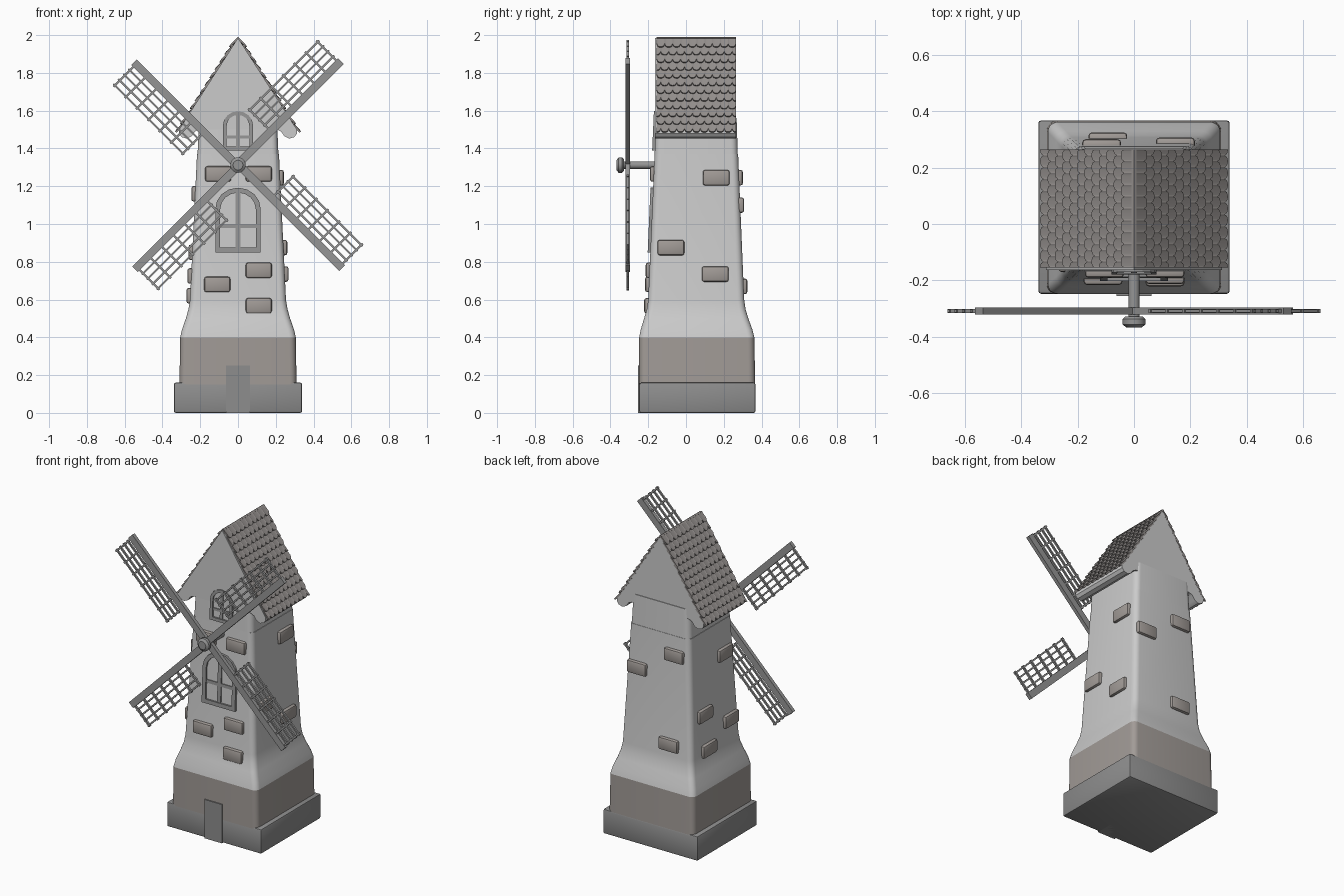
import bpy, bmesh, math
from mathutils import Vector, Matrix

if "Cube" in bpy.data.objects:
    bpy.data.objects.remove(bpy.data.objects["Cube"])


def material(name, r, g, b):
    m = bpy.data.materials.new(name)
    m.diffuse_color = (r, g, b, 1)
    m.use_nodes = True
    m.node_tree.nodes["Principled BSDF"].inputs["Base Color"].default_value = m.diffuse_color
    return m


PLASTER = material("plaster", .72, .72, .72)
STONE = material("stone", .36, .33, .31)
DARK = material("dark_stone", .27, .27, .27)
TILE = material("tile", .30, .28, .27)
WOOD = material("wood", .30, .30, .30)


def finish(name, bm, mat, smooth=None):
    bmesh.ops.recalc_face_normals(bm, faces=bm.faces)
    me = bpy.data.meshes.new(name)
    bm.to_mesh(me)
    bm.free()
    ob = bpy.data.objects.new(name, me)
    bpy.context.collection.objects.link(ob)
    me.materials.append(mat)
    if smooth:
        bpy.ops.object.select_all(action='DESELECT')
        ob.select_set(True)
        bpy.context.view_layer.objects.active = ob
        bpy.ops.object.shade_smooth_by_angle(angle=math.radians(smooth))
    return ob


def add_box(bm, center, size, bevel=0, matrix=Matrix()):
    m = matrix @ Matrix.Translation(center) @ Matrix.Diagonal((*size, 1))
    vs = bmesh.ops.create_cube(bm, size=1, matrix=m)['verts']
    if bevel:
        es = list({e for v in vs for e in v.link_edges})
        bmesh.ops.bevel(bm, geom=es, offset=bevel, segments=2, profile=.5, affect='EDGES')


def bridge(bm, rings, closed_ends=True):
    """Skin a list of equal-length point rings."""
    vr = [[bm.verts.new(p) for p in ring] for ring in rings]
    n = len(vr[0])
    for a, b in zip(vr, vr[1:]):
        for i in range(n):
            bm.faces.new((a[i], a[(i + 1) % n], b[(i + 1) % n], b[i]))
    if closed_ends:
        bm.faces.new(vr[0])
        bm.faces.new(vr[-1])


def rounded_ring(z, hx, y0, y1, r=.035):
    pts = []
    corners = ((hx - r, y1 - r), (r - hx, y1 - r), (r - hx, y0 + r), (hx - r, y0 + r))
    for k, (cx, cy) in enumerate(corners):
        for j in range(6):
            a = math.pi / 2 * (k + j / 5)
            pts.append((cx + r * math.cos(a), cy + r * math.sin(a), z))
    return pts


def loft(name, sections, mat):
    bm = bmesh.new()
    bridge(bm, [rounded_ring(*s) for s in sections])
    finish(name, bm, mat, 35)


# Plinth, stone band, door and tapering tower
bm = bmesh.new()
add_box(bm, (0, .06, .08), (.68, .616, .16), .01)
finish("plinth", bm, DARK, 35)
loft("stone_band", [(.15, .31, -.248, .366), (.40, .306, -.248, .362)], STONE)
bm = bmesh.new()
add_box(bm, (0, -.2, .126), (.126, .11, .252))
finish("door", bm, DARK)
loft("tower", [(.40, .306, -.248, .362), (.44, .297, -.24, .352), (.50, .276, -.222, .33),
               (.55, .262, -.207, .315), (.60, .254, -.2, .308), (1.37, .217, -.166, .276)], PLASTER)
loft("tower_neck", [(1.37, .214, -.166, .274), (1.56, .206, -.160, .268)], PLASTER)


def front_y(z):
    return -.2 + .034 * (z - .6) / .77


# Gable block with rounded eaves
half = [(.312, 1.50), (.312, 1.478), (.298, 1.46), (.272, 1.452), (.246, 1.464), (.228, 1.49), (.205, 1.50)]
outline = [(0, 1.985)] + half + [(-x, z) for x, z in reversed(half)]
bm = bmesh.new()
bridge(bm, [[(x, y, z) for x, z in outline] for y in (-.164, .264)])
finish("gable", bm, PLASTER, 35)

# Roof: overlapping rows of scalloped tiles on each slope
ROWS, STEP, Y0, Y1 = 12, .0485, -.155, .265
down, out = Vector((.537, 0, -.843)), Vector((.843, 0, .537))
bm = bmesh.new()
for side in (1, -1):
    for i in range(ROWS):
        top, bottom = [], []
        for k in range(81):
            y = Y0 + (Y1 - Y0) * k / 80
            f = (k / 8 + .5 * (i % 2)) % 1
            drop = .02 * math.sqrt(max(0, 1 - (2 * f - 1) ** 2))
            top.append((i * STEP, y, .0))
            bottom.append(((i + 1) * STEP + drop, y, .012))
        def pos(s, y, h):
            p = Vector((0, y, 1.990)) + down * s + out * h
            return (p.x * side, p.y, p.z)
        rings = [[pos(s, y, h + dh) for s, y, h in (a, b)] for a, b in zip(top, bottom) for dh in (0,)]
        lower = [[pos(s, y, h - .010) for s, y, h in (b, a)] for a, b in zip(top, bottom)]
        bridge(bm, [u + l for u, l in zip(rings, lower)])
finish("roof_tiles", bm, TILE)


# Arched windows that lean with the front wall
def arch(w, z0, shoulder, top):
    pts = [(-w, z0), (w, z0)]
    for j in range(9):
        a = math.pi * j / 8
        pts.append((w * math.cos(a), shoulder + (top - shoulder) * math.sin(a)))
    return pts


def window(name, w, z0, shoulder, top, bar_z, t):
    outer = arch(w, z0, shoulder, top)
    inner = arch(w - t, z0 + t, shoulder, top - t)
    def ring(pts, d):
        return [(x, front_y(z) - d, z) for x, z in pts]
    bm = bmesh.new()
    bridge(bm, [ring(outer, -.02), ring(outer, .014), ring(inner, .014), ring(inner, -.02)], False)
    zm = (z0 + top) / 2
    lean = Matrix.Translation((0, front_y(zm), zm)) @ Matrix.Rotation(-.044, 4, 'X')
    add_box(bm, (0, 0, 0), (t, .02, top - z0 - t), matrix=lean)
    add_box(bm, (0, 0, bar_z - zm), (2 * w - t, .018, t * .8), matrix=lean)
    finish(name + "_frame", bm, WOOD)
    bm = bmesh.new()
    bridge(bm, [ring(inner, -.01), ring(inner, .003)])
    finish(name + "_pane", bm, PLASTER)


window("lower_window", .12, .85, 1.08, 1.192, .99, .026)
window("upper_window", .08, 1.39, 1.52, 1.597, 1.46, .02)

# Exposed stones: (position across the wall, height) for each side
stones = {
    "front": [(-.11, .68), (.11, .755), (.11, .567), (-.105, 1.265), (.11, 1.265)],
    "back": [(.147, 1.10), (-.115, 1.245), (-.093, .67)],
    "right": [(.16, 1.245), (-.08, .875), (.155, .735)],
    "left": [(-.07, 1.16), (.156, .85), (-.10, .725), (.13, .62)],
}
for side, spots in stones.items():
    bm = bmesh.new()
    for u, z in spots:
        f = (z - .6) / .77
        hx = .254 - .037 * f
        if side in ("front", "back"):
            c = (u, front_y(z) if side == "front" else .308 - .032 * f, z)
            size = (.138, .04, .082)
        else:
            c = (hx if side == "right" else -hx, u, z)
            size = (.04, .142, .082)
        add_box(bm, c, size, .012)
    finish(side + "_stones", bm, STONE, 35)

# Shaft and hub, turned about the y axis
bm = bmesh.new()
profile = [(-.15, .02), (-.328, .02), (-.328, .03), (-.338, .041), (-.357, .041), (-.368, .026)]
bridge(bm, [[(r * math.cos(a), y, 1.312 + r * math.sin(a))
             for a in [math.tau * k / 20 for k in range(20)]] for y, r in profile])
finish("shaft_and_hub", bm, WOOD, 35)

# Four sails: an arm with a lattice along one edge
for k in range(4):
    m = Matrix.Translation((0, -.309, 1.312)) @ Matrix.Rotation(-math.pi / 4 - k * math.pi / 2, 4, 'Y')
    bm = bmesh.new()
    add_box(bm, (.3875, 0, .004), (.775, .024, .042), matrix=m)
    for j in range(7):
        add_box(bm, (.25 + j * .085, 0, .09), (.011, .014, .165), matrix=m)
    for h in (.05, .088, .126, .162):
        add_box(bm, (.505, 0, h), (.53, .012, .01), matrix=m)
    finish(f"sail_{k + 1}", bm, WOOD)
